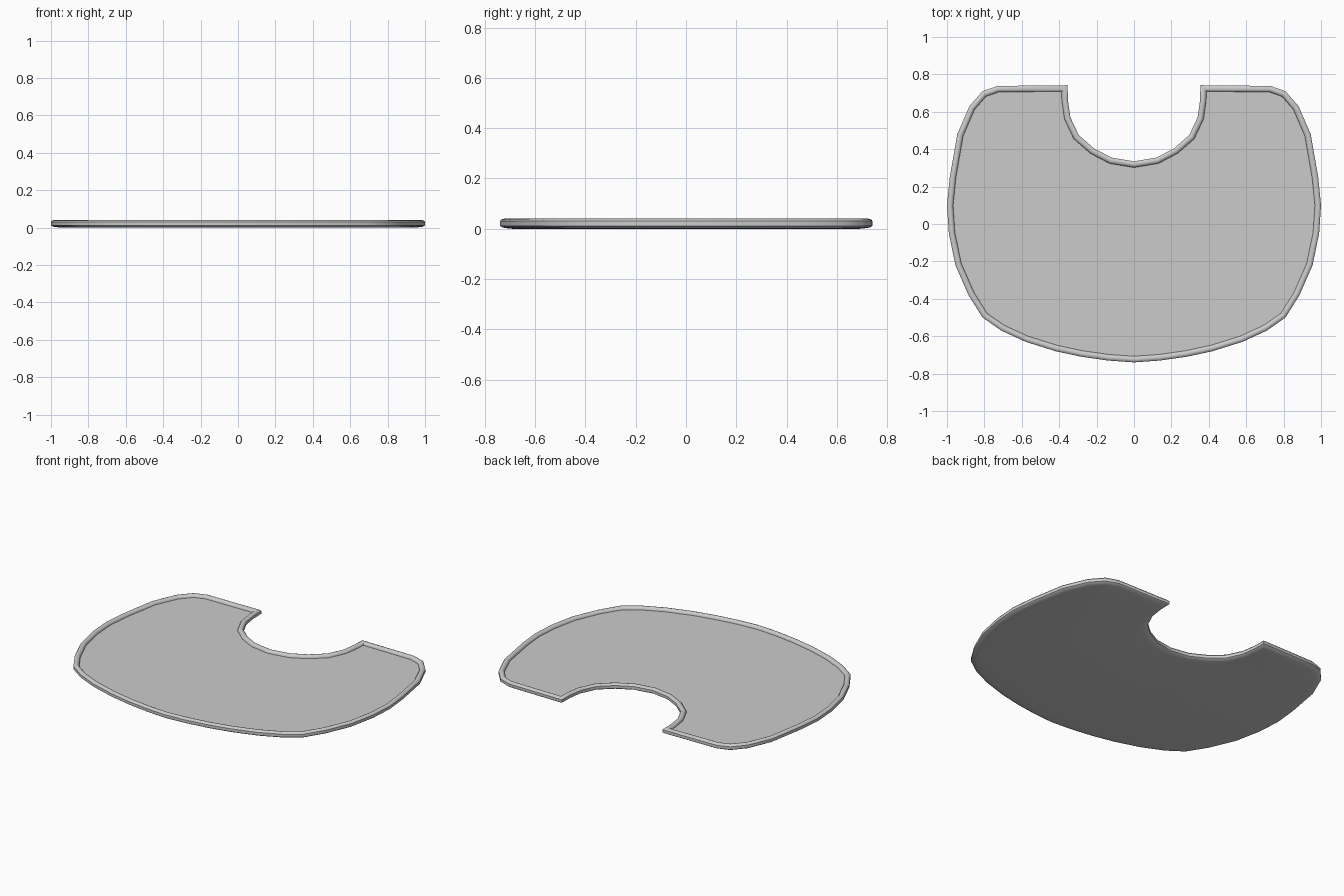
import bpy, bmesh
from mathutils import Vector

if "Cube" in bpy.data.objects:
    bpy.data.objects.remove(bpy.data.objects["Cube"])

# Right half of the outline, bottom centre round to notch centre
half = [(0, -.74), (.14, -.73), (.28, -.71), (.42, -.68), (.58, -.63), (.71, -.57),
        (.81, -.50), (.885, -.38), (.955, -.22), (.99, -.05), (1, .10), (.985, .25),
        (.945, .48), (.88, .63), (.81, .71), (.73, .738), (.355, .742),
        (.353, .66), (.34, .57), (.295, .475), (.215, .405), (.12, .355), (0, .335)]
outline = [Vector(p) for p in half] + [Vector((-x, y)) for x, y in half[-2:0:-1]]

# Rim cross-section: (inset from outline, height), underside to tray floor
profile = [(.03, .002), (.01, .005), (0, .012), (0, .03), (.006, .037), (.016, .04),
           (.026, .037), (.032, .030), (.033, .022)]


def inset(points, d):
    """Mitred offset of a counter-clockwise loop towards its inside."""
    out = []
    n = len(points)
    for i, p in enumerate(points):
        a = (p - points[i - 1]).normalized()
        b = (points[(i + 1) % n] - p).normalized()
        na, nb = Vector((-a.y, a.x)), Vector((-b.y, b.x))
        out.append(p + (na + nb) * d / (1 + na.dot(nb)))
    return out


# Tray: rings lofted along the rim, capped by floor and underside
bm = bmesh.new()
rings = [[bm.verts.new((p.x, p.y, z)) for p in inset(outline, d)] for d, z in profile]
rings.insert(0, [bm.verts.new((p.x, p.y, 0)) for p in inset(outline, .05)])
n = len(outline)
for lo, hi in zip(rings, rings[1:]):
    for i in range(n):
        j = (i + 1) % n
        bm.faces.new((lo[i], lo[j], hi[j], hi[i]))
caps = [bm.faces.new(rings[-1]), bm.faces.new(rings[0][::-1])]
bmesh.ops.triangulate(bm, faces=caps)
bmesh.ops.recalc_face_normals(bm, faces=bm.faces)
mesh = bpy.data.meshes.new("notched_tray")
bm.to_mesh(mesh)
bm.free()
tray = bpy.data.objects.new("notched_tray", mesh)
bpy.context.collection.objects.link(tray)
bpy.context.view_layer.objects.active = tray
tray.select_set(True)
bpy.ops.object.shade_smooth_by_angle(angle=0.7)
